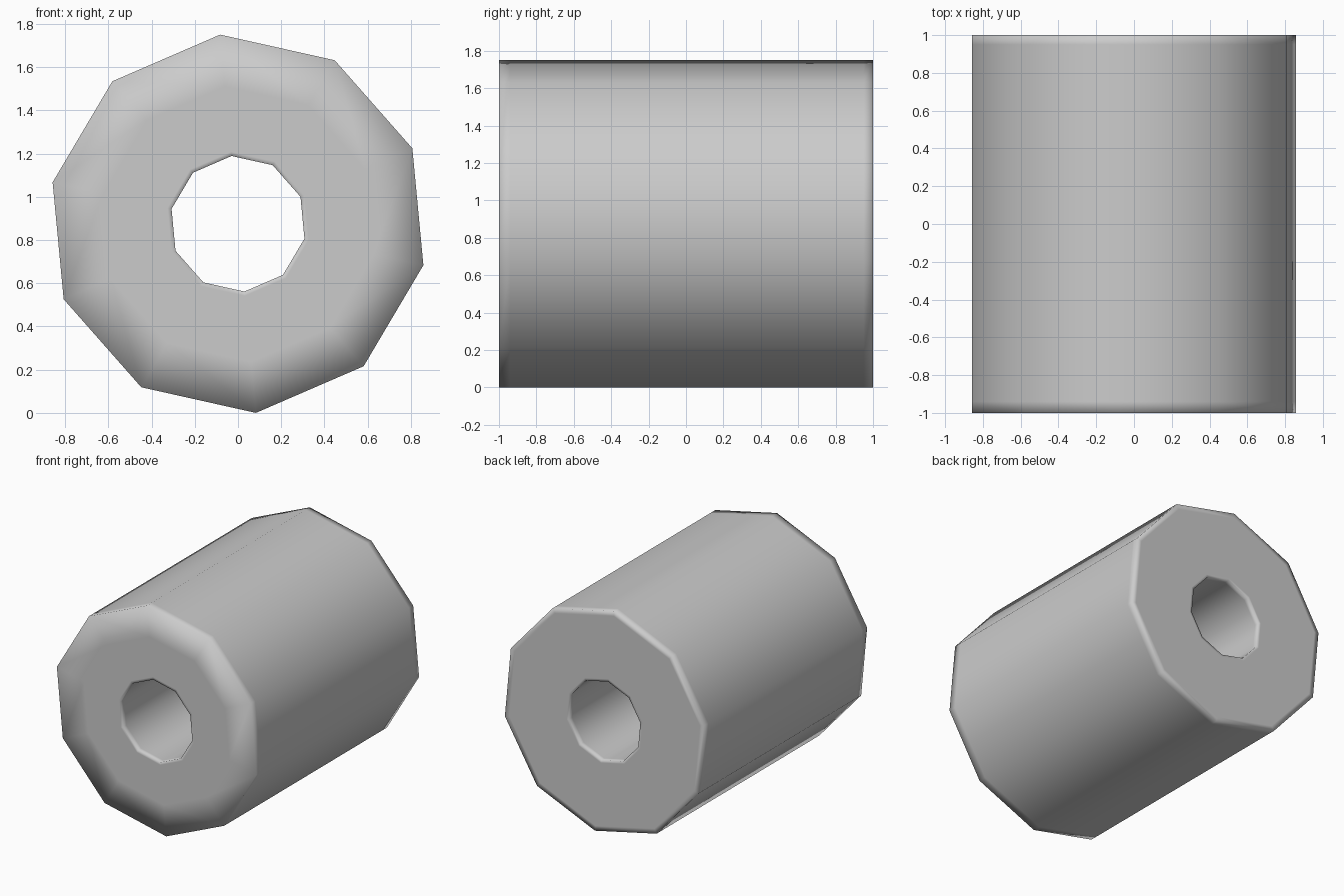
import bpy, bmesh, math

if "Cube" in bpy.data.objects:
    bpy.data.objects.remove(bpy.data.objects["Cube"])

SIDES = 10
OFFSET = math.radians(95.4)
R_OUT, R_IN = 0.879, 0.315
CENTER_Z = R_OUT * math.sin(OFFSET)

# Closed tube profile (radius, y), with support loops beside each rim
profile = [
    (R_OUT, -1.0), (R_OUT, -0.94), (R_OUT, 0.95), (R_OUT, 1.0),
    (0.84, 1.0), (0.335, 1.0), (R_IN, 1.0),
    (R_IN, 0.96), (R_IN, -0.96), (R_IN, -1.0),
    (0.335, -1.0), (0.64, -1.0),
]


def sweep_ring(name, profile):
    bm = bmesh.new()
    rings = []
    for r, y in profile:
        ring = []
        for i in range(SIDES):
            a = OFFSET + math.tau * i / SIDES
            ring.append(bm.verts.new((r * math.cos(a), y, CENTER_Z + r * math.sin(a))))
        rings.append(ring)
    for j, ring in enumerate(rings):
        nxt = rings[(j + 1) % len(rings)]
        for i in range(SIDES):
            k = (i + 1) % SIDES
            bm.faces.new((ring[i], ring[k], nxt[k], nxt[i]))
    bmesh.ops.recalc_face_normals(bm, faces=bm.faces[:])
    for f in bm.faces:
        f.smooth = True
    mesh = bpy.data.meshes.new(name)
    bm.to_mesh(mesh)
    bm.free()
    obj = bpy.data.objects.new(name, mesh)
    bpy.context.collection.objects.link(obj)
    return obj


# Ten-sided roller with a through bore along y
sweep_ring("hollow_roller", profile)
